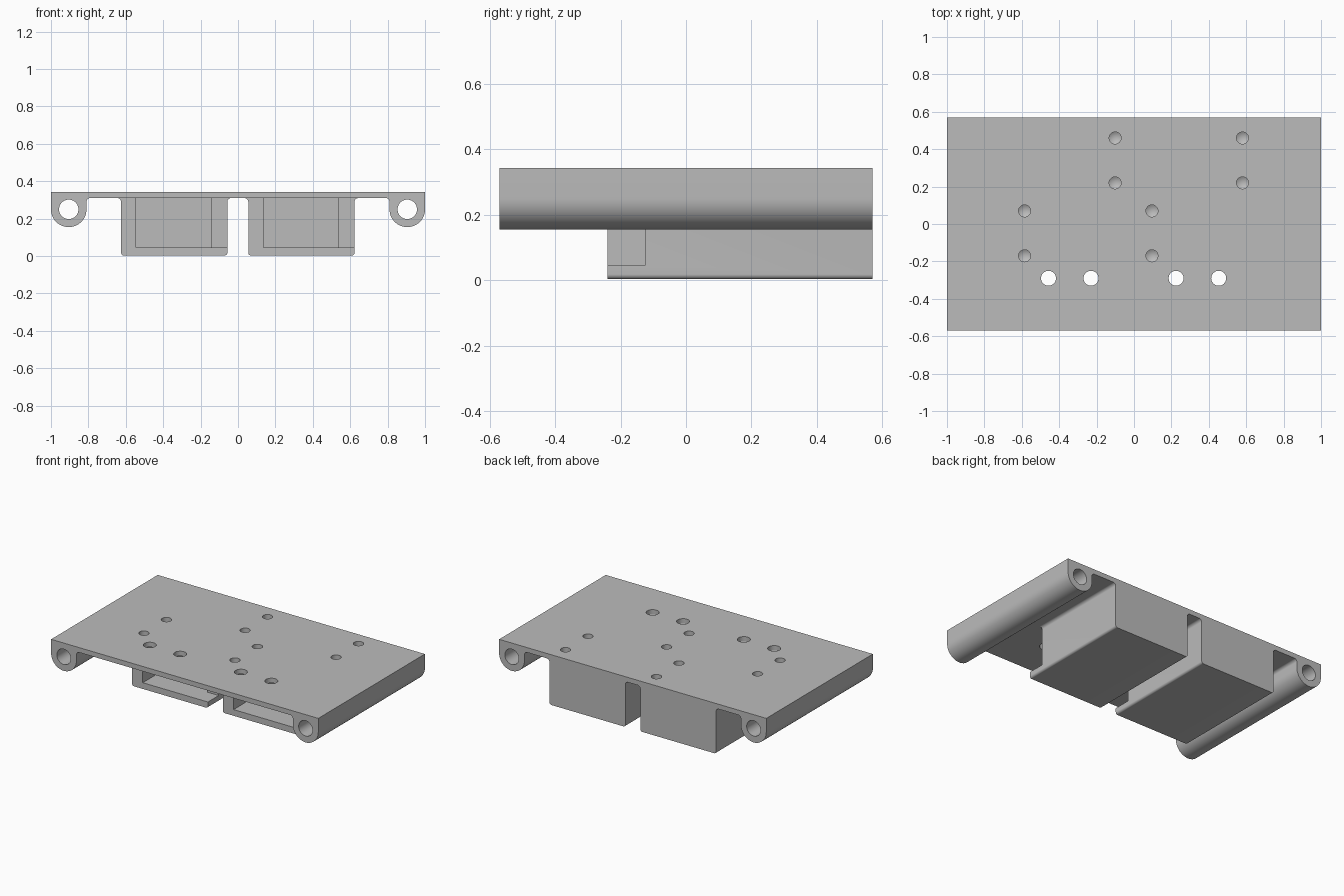
import bpy, bmesh, math

if "Cube" in bpy.data.objects:
    bpy.data.objects.remove(bpy.data.objects["Cube"])

grey = bpy.data.materials.new("plain grey")
grey.diffuse_color = (0.5, 0.5, 0.5, 1)
grey.use_nodes = True
grey.node_tree.nodes["Principled BSDF"].inputs["Base Color"].default_value = grey.diffuse_color

BACK, FRONT, BOX_FRONT = 0.57, -0.57, -0.24
TOP, UNDER = 0.343, 0.31


def arc(cx, cz, r, a0, a1, n=8):
    """Points on an arc in the x-z plane, angles in degrees."""
    return [(cx + r * math.cos(math.radians(a0 + (a1 - a0) * i / n)),
             cz + r * math.sin(math.radians(a0 + (a1 - a0) * i / n))) for i in range(n + 1)]


def finish(bm, name):
    bmesh.ops.recalc_face_normals(bm, faces=bm.faces)
    me = bpy.data.meshes.new(name)
    bm.to_mesh(me)
    bm.free()
    ob = bpy.data.objects.new(name, me)
    bpy.context.collection.objects.link(ob)
    me.materials.append(grey)
    return ob


def extrude(name, profile, y0, y1):
    """Prism along y from an x-z profile."""
    bm = bmesh.new()
    face = bm.faces.new([bm.verts.new((x, y0, z)) for x, z in profile])
    ext = bmesh.ops.extrude_face_region(bm, geom=[face])
    verts = [v for v in ext["geom"] if isinstance(v, bmesh.types.BMVert)]
    bmesh.ops.translate(bm, vec=(0, y1 - y0, 0), verts=verts)
    return finish(bm, name)


def lathe(name, profile, x, y, n=32):
    """Vertical turned solid; profile is (radius, z) from bottom to top."""
    bm = bmesh.new()
    rings = []
    for r, z in profile:
        if r == 0:
            rings.append([bm.verts.new((x, y, z))] * n)
        else:
            rings.append([bm.verts.new((x + r * math.cos(2 * math.pi * i / n),
                                        y + r * math.sin(2 * math.pi * i / n), z)) for i in range(n)])
    for a, b in zip(rings, rings[1:]):
        for i in range(n):
            j = (i + 1) % n
            bm.faces.new(list(dict.fromkeys([a[i], a[j], b[j], b[i]])))
    for ring in (rings[0], rings[-1]):
        if len(set(ring)) > 1:
            bm.faces.new(ring)
    return finish(bm, name)


def apply_boolean(target, tool, operation):
    mod = target.modifiers.new("cut", 'BOOLEAN')
    mod.operation, mod.solver, mod.object = operation, 'EXACT', tool
    bpy.context.view_layer.objects.active = target
    bpy.ops.object.modifier_apply(modifier=mod.name)
    bpy.data.objects.remove(tool, do_unlink=True)


# plate with a rounded rail along each side, as one section
half = [(1, TOP)] + arc(0.905, 0.25, 0.095, 0, -180, 24) + arc(0.79, UNDER - 0.02, 0.02, 0, 90)
section = half + [(-x, z) for x, z in reversed(half)]
body = extrude("mounting_plate", section, FRONT, BACK)

# two hanging boxes with rounded lower edges and filleted roots
for x0, x1 in ((-0.625, -0.057), (0.055, 0.623)):
    r, f = 0.015, 0.02
    profile = (arc(x0 + r, 0.003 + r, r, 180, 270) + arc(x1 - r, 0.003 + r, r, 270, 360)
               + arc(x1 + f, UNDER - f, f, 180, 90) + [(x1 + f, 0.325), (x0 - f, 0.325)]
               + arc(x0 - f, UNDER - f, f, 90, 0))
    apply_boolean(body, extrude("box", profile, BOX_FRONT, BACK), 'UNION')

# pockets open to the front, with a notch through the right wall
for x0 in (-0.625, 0.055):
    for a, b, depth in ((0.08, 0.483, 0.53), (0.45, 0.60, -0.125)):
        profile = [(x0 + a, 0.045), (x0 + b, 0.045), (x0 + b, UNDER), (x0 + a, UNDER)]
        apply_boolean(body, extrude("pocket", profile, BOX_FRONT - 0.02, depth), 'DIFFERENCE')

# bores along the rails
for x in (-0.905, 0.905):
    bore = extrude("bore", arc(x, 0.25, 0.052, 0, 360, 40)[:-1], FRONT - 0.05, BACK + 0.05)
    apply_boolean(body, bore, 'DIFFERENCE')

# through holes in front of the boxes
for x in (-0.457, -0.23, 0.225, 0.453):
    apply_boolean(body, lathe("hole", [(0.04, 0.28), (0.04, 0.4)], x, -0.29), 'DIFFERENCE')

# blind screw holes with drilled tips in the box walls
for x in (-0.585, 0.096):
    for dx, y in ((0, -0.17), (0, 0.07), (0.484, 0.22), (0.484, 0.46)):
        drill = lathe("drill", [(0, 0.125), (0.032, 0.145), (0.032, 0.4)], x + dx, y)
        apply_boolean(body, drill, 'DIFFERENCE')

bpy.ops.object.select_all(action='DESELECT')
body.select_set(True)
bpy.context.view_layer.objects.active = body
bpy.ops.object.shade_smooth_by_angle(angle=math.radians(30))
